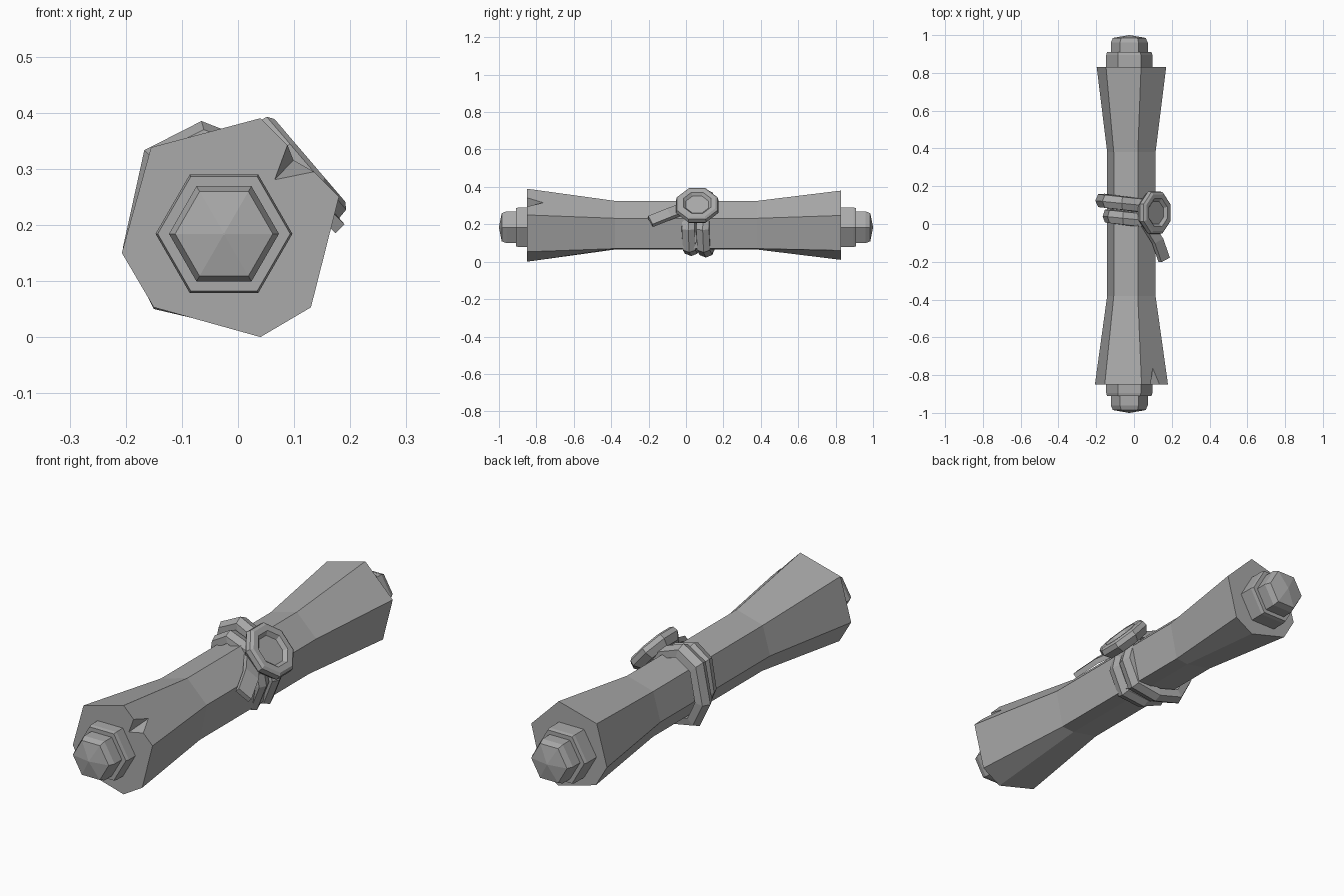
import bpy, bmesh, math
from mathutils import Vector, Matrix

if "Cube" in bpy.data.objects:
    bpy.data.objects.remove(bpy.data.objects["Cube"], do_unlink=True)

grey = bpy.data.materials.new("plain_grey")
grey.use_nodes = True
colour = (0.4, 0.4, 0.4, 1)
grey.diffuse_color = colour
grey.node_tree.nodes["Principled BSDF"].inputs["Base Color"].default_value = colour


def loft(name, rows, closed=False):
    """Skin equal-length point loops; cap the ends, or join them if closed."""
    bm = bmesh.new()
    loops = [[bm.verts.new(p) for p in row] for row in rows]
    n = len(loops[0])
    pairs = list(zip(loops, loops[1:]))
    if closed:
        pairs.append((loops[-1], loops[0]))
    else:
        bm.faces.new(loops[0])
        bm.faces.new(loops[-1])
    for a, b in pairs:
        for i in range(n):
            j = (i + 1) % n
            bm.faces.new((a[i], a[j], b[j], b[i]))
    bmesh.ops.recalc_face_normals(bm, faces=bm.faces)
    mesh = bpy.data.meshes.new(name)
    bm.to_mesh(mesh)
    bm.free()
    mesh.materials.append(grey)
    obj = bpy.data.objects.new(name, mesh)
    bpy.context.collection.objects.link(obj)
    return obj


# Rolled sheet, pinched at the middle
CX, CZ = -0.015, 0.195
end = [(.04, .39), (-.155, .338), (-.207, .15), (-.15, .053),
       (.04, 0), (.13, .053), (.18, .25)]
waist = [(.02, .325), (-.107, .29), (-.142, .165), (-.105, .09),
         (.02, .065), (.08, .07), (.114, .232)]
back = [(CX + (x - CX) * .95, CZ + (z - CZ) * .95) for x, z in end]
sheet = loft("rolled_sheet", [[(x, y, z) for x, z in ring] for y, ring in
             ((-.85, end), (-.38, waist), (.38, waist), (.83, back))])

# Torn notch in the front edge of the sheet
tear = [(.087, .352), (.065, .28), (.147, .291)]
tip = Vector((.108, -.73, .325))
cutter = loft("tear_cutter", [
    [(x, -.85, z) for x, z in tear],
    [tip + Vector((x - .1, 0, z - .308)) * .01 for x, z in tear]])
# widen the base past the end face and the outer surface
for v in cutter.data.vertices:
    if v.co.y < -.8:
        v.co += (v.co - tip) * .1
        if v.co.x > .08:
            v.co += Vector((.008, 0, .008))
    else:
        v.co += Vector((.004, 0, .004))
cutter.hide_render = True
cutter.hide_viewport = True
cut = sheet.modifiers.new("tear", 'BOOLEAN')
cut.operation = 'DIFFERENCE'
cut.solver = 'EXACT'
cut.object = cutter


# Six-sided rod ends: collar, knob and shallow point
def hexagon(r, y):
    return [(-.025 + r * math.cos(k * math.pi / 3), y,
             .184 + r * math.sin(k * math.pi / 3)) for k in range(6)]


for side, name in ((-1, "front_rod_end"), (1, "back_rod_end")):
    profile = [(.122, .80), (.122, .895), (.118, .91), (.098, .91),
               (.098, .96), (.087, .985), (.002, 1)]
    loft(name, [hexagon(r, side * y) for r, y in profile])

# Two ribbon loops with a raised middle ridge
lower_loop = [(-.06, .358), (-.14, .31), (-.166, .17), (-.12, .065),
              (-.03, .03), (.08, .05), (.13, .17), (.1, .31)]
upper_loop = [(-.065, .385), (-.167, .333), (-.205, .16), (-.15, .05),
              (-.03, .022), (.09, .05), (.14, .17), (.1, .32)]
section = [(-.037, .74), (-.034, .92), (0, 1), (.034, .92), (.037, .74)]
for name, y0, ring in (("ribbon_loop_front", .025, lower_loop),
                       ("ribbon_loop_back", .103, upper_loop)):
    loft(name, [[(CX + (x - CX) * s, y0 + dy - .1 * x, CZ + (z - CZ) * s)
                 for x, z in ring] for dy, s in section], closed=True)

# Round eight-sided seal with a sunken middle
normal = Vector((.76, 0, .65)).normalized()
place = (Matrix.Translation((.128, .06, .315))
         @ normal.to_track_quat('Z', 'Y').to_matrix().to_4x4())
seal = [(.1, -.06), (.122, -.03), (.118, -.008), (.105, 0), (.08, 0), (.065, -.015)]
loft("seal", [[place @ Vector((r * math.cos((k + .5) * math.pi / 4),
                               r * math.sin((k + .5) * math.pi / 4), h))
               for k in range(8)] for r, h in seal])

# Loose ribbon tail beside the seal
path = [(.075, -.01, .285), (.125, -.09, .255), (.16, -.19, .215)]
wide, thick = Vector((.022, .012, -.022)), Vector((.008, 0, .008))
loft("ribbon_tail", [[Vector(p) + wide * a + thick * b for a, b in
                      ((-1, -1), (1, -1), (1, 1), (-1, 1))] for p in path])
